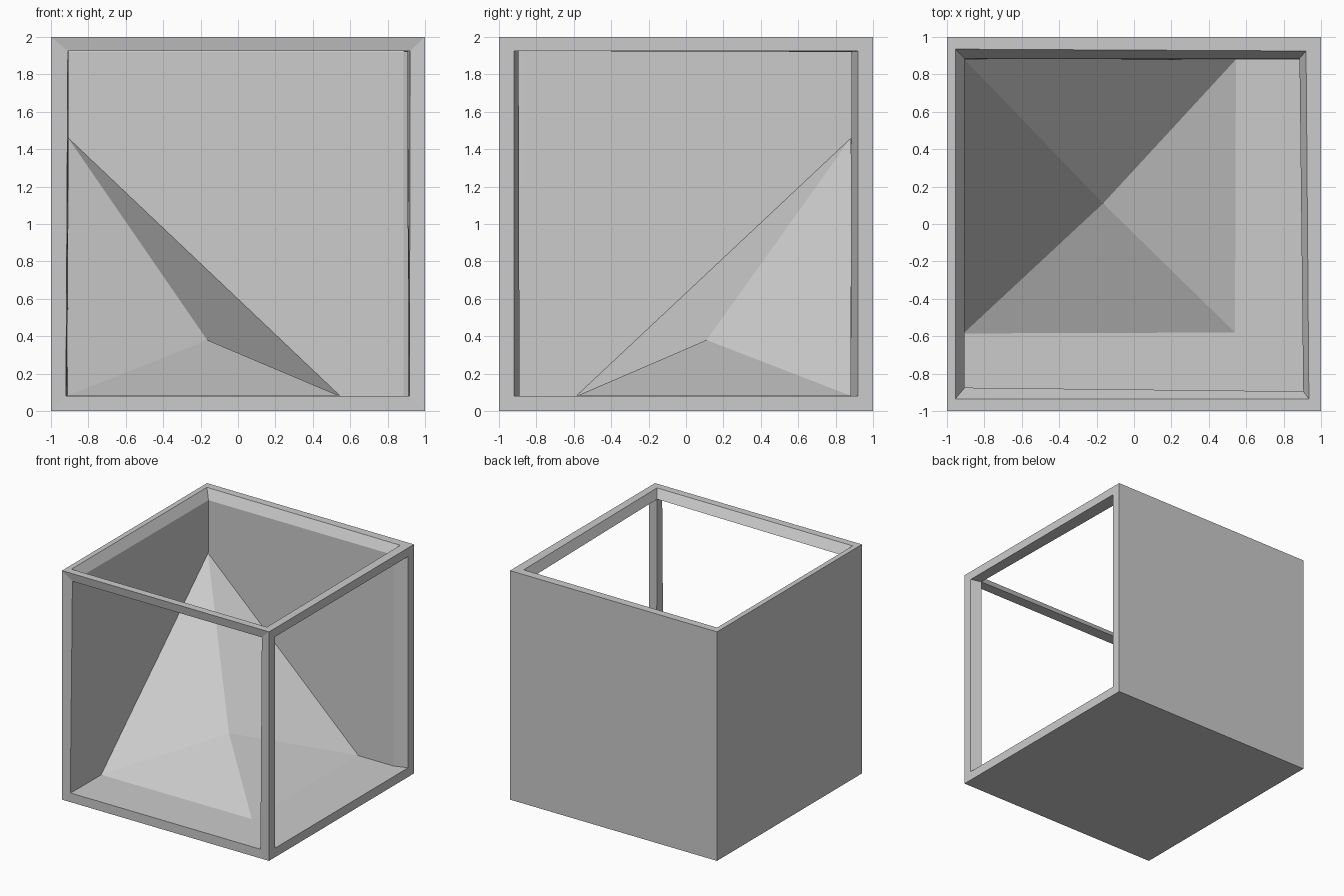
import bpy, bmesh

if "Cube" in bpy.data.objects:
    bpy.data.objects.remove(bpy.data.objects["Cube"])


def make_object(name, verts, faces, fix_normals=True):
    bm = bmesh.new()
    vs = [bm.verts.new(v) for v in verts]
    for f in faces:
        bm.faces.new([vs[i] for i in f])
    if fix_normals:
        bmesh.ops.recalc_face_normals(bm, faces=bm.faces)
    mesh = bpy.data.meshes.new(name)
    bm.to_mesh(mesh)
    bm.free()
    ob = bpy.data.objects.new(name, mesh)
    bpy.context.collection.objects.link(ob)
    return ob


# Corner order: back-left, back-right, front-right, front-left (bottom, then top)
outer = [(x, y, z) for z in (0, 2) for x, y in ((-1, 1), (1, 1), (1, -1), (-1, -1))]
cavity = [(-.91, .88, .08), (.885, .88, .08), (.91, -.89, .08), (-.915, -.89, .08),
          (-.905, .885, 1.92), (.885, .885, 1.92), (.905, -.895, 1.925), (-.905, -.875, 1.925)]

SIDES = {"bottom": (0, 1, 2, 3), "back": (0, 1, 5, 4), "left": (0, 3, 7, 4),
         "top": (4, 5, 6, 7), "front": (3, 2, 6, 7), "right": (2, 1, 5, 6)}

# Rims of the three open sides, in the same order as the corners above
RIMS = {"top": [(-.955, .935, 2), (.92, .925, 2), (.935, -.935, 2), (-.955, -.935, 2)],
        "front": [(-.92, -1, .08), (.917, -1, .08), (.92, -.985, 1.925), (-.91, -.985, 1.925)],
        "right": [(1, -.92, .08), (1, .92, .08), (1, .92, 1.925), (1, -.92, 1.925)]}

# Open-sided box: solid bottom, back and left walls, flared frames elsewhere
verts = outer + cavity
faces = []
for side, loop in SIDES.items():
    inner = [i + 8 for i in loop]
    if side not in RIMS:
        faces += [loop, inner]
        continue
    start = len(verts)
    verts += RIMS[side]
    rim = range(start, start + 4)
    for a, b in ((0, 1), (1, 2), (2, 3), (3, 0)):
        faces.append((loop[a], loop[b], rim[b], rim[a]))
        faces.append((rim[a], rim[b], inner[b], inner[a]))
make_object("open_box", verts, faces)

# Folded sheet in the back-left corner: peak, two wall feet, floor corner, crease point
make_object("corner_fold",
            [(-.908, .882, 1.46), (.545, .88, .082), (-.912, -.585, .082),
             (.54, -.58, .082), (-.165, .11, .38)],
            [(0, 2, 4), (2, 3, 4), (3, 1, 4), (1, 0, 4)], False)
